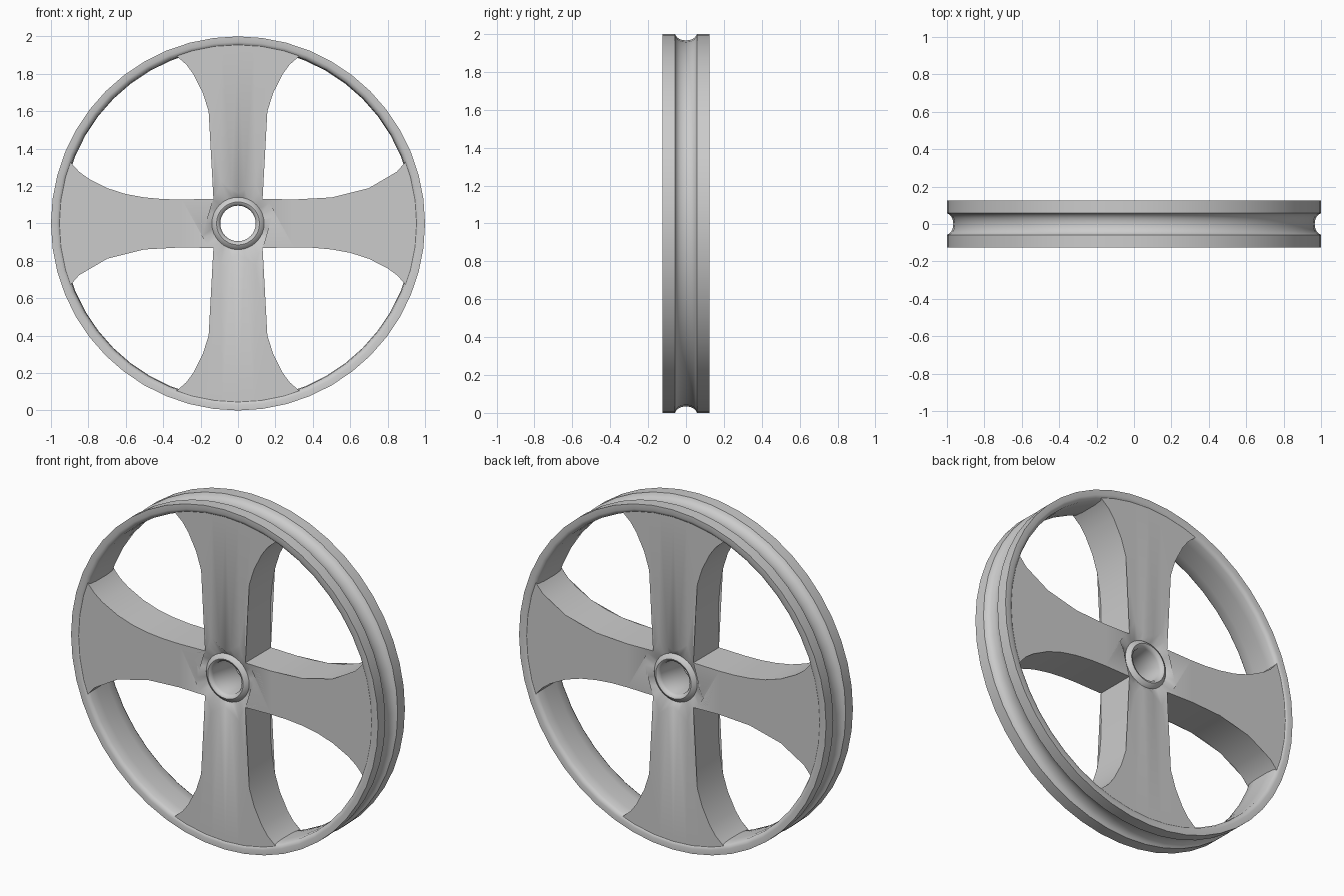
import bpy, bmesh
from math import sin, cos, pi, atan2, radians

if "Cube" in bpy.data.objects:
    bpy.data.objects.remove(bpy.data.objects["Cube"])

C = 1.0  # wheel centre height


def finish(name, bm, angle):
    bmesh.ops.recalc_face_normals(bm, faces=bm.faces)
    me = bpy.data.meshes.new(name)
    bm.to_mesh(me)
    bm.free()
    ob = bpy.data.objects.new(name, me)
    bpy.context.collection.objects.link(ob)
    bpy.ops.object.select_all(action='DESELECT')
    ob.select_set(True)
    bpy.context.view_layer.objects.active = ob
    bpy.ops.object.shade_smooth_by_angle(angle=radians(angle))
    return ob


# Rim: closed profile (radius, y) spun round the axle, with a round groove outside
half = [(1.0, 0.125), (1.0, 0.058)]
half += [(1.0 - 0.034 * sin(t * pi / 10), 0.055 * cos(t * pi / 10)) for t in range(1, 5)]
profile = half + [(0.966, 0.0)] + [(r, -y) for r, y in reversed(half)]
inner = [(0.970, -0.125), (0.955, -0.119), (0.946, -0.105), (0.942, -0.05)]
profile += inner + [(r, -y) for r, y in reversed(inner)]
bm = bmesh.new()
N = 48
rings = []
for i in range(N):
    a = 2 * pi * i / N
    rings.append([bm.verts.new((r * cos(a), y, C + r * sin(a))) for r, y in profile])
P = len(profile)
for i in range(N):
    p, q = rings[i], rings[(i + 1) % N]
    for j in range(P):
        k = (j + 1) % P
        bm.faces.new((p[j], p[k], q[k], q[j]))
finish("rim", bm, 40)

# Spokes and hub: four flared spokes with a pressed star round the axle hole
side = [(0.3, 0.128), (0.4, 0.13), (0.5, 0.139), (0.6, 0.157), (0.7, 0.189),
        (0.8, 0.24), (0.85, 0.277), (0.88, 0.309), (0.898, 0.332)]
edge = atan2(0.332, 0.898)
arc = [(0.957 * cos(edge * t / 4), 0.957 * sin(edge * t / 4)) for t in range(3, -4, -1)]
outline = side + arc + [(x, -z) for x, z in reversed(side)]
outline = [(x, -z) for x, z in outline]          # run counter-clockwise

bm = bmesh.new()
H = 0.119


def hub_ring(radii, y):
    """32 points round the axle; radii repeats every quarter turn."""
    return [bm.verts.new((radii[k % 8] * cos(k * pi / 16), y, C + radii[k % 8] * sin(k * pi / 16)))
            for k in range(32)]


star = [0.165, 0.2, 0.245, 0.18, 0.186, 0.18, 0.245, 0.2]
star[1] = star[7] = 0.185
star[3] = star[5] = 0.20
caps = []
for s in (-1, 1):
    loops = [hub_ring([r] * 8, s * y) for r, y in
             ((0.095, 0.095), (0.103, 0.112), (0.115, 0.117), (0.128, 0.110), (0.14, 0.096))]
    loops.append(hub_ring(star, s * H))
    for p, q in zip(loops, loops[1:]):
        for k in range(32):
            n = (k + 1) % 32
            bm.faces.new((p[k], p[n], q[n], q[k]))
    outs = []
    for m in range(4):
        a = m * pi / 2
        out = [bm.verts.new((x * cos(a) - z * sin(a), s * H, C + x * sin(a) + z * cos(a)))
               for x, z in outline]
        inner_edge = [loops[-1][(8 * m + k) % 32] for k in range(4, -5, -1)]
        f = bm.faces.new(inner_edge + out)
        bmesh.ops.triangulate(bm, faces=[f])
        outs.append([inner_edge[-1]] + out + [inner_edge[0]])
    caps.append((loops[0], outs))

# Spoke sides and axle bore join the two faces
(bore_a, outs_a), (bore_b, outs_b) = caps
for k in range(32):
    n = (k + 1) % 32
    bm.faces.new((bore_a[k], bore_a[n], bore_b[n], bore_b[k]))
for oa, ob in zip(outs_a, outs_b):
    for k in range(len(oa) - 1):
        bm.faces.new((oa[k], oa[k + 1], ob[k + 1], ob[k]))
finish("spokes_and_hub", bm, 50)
